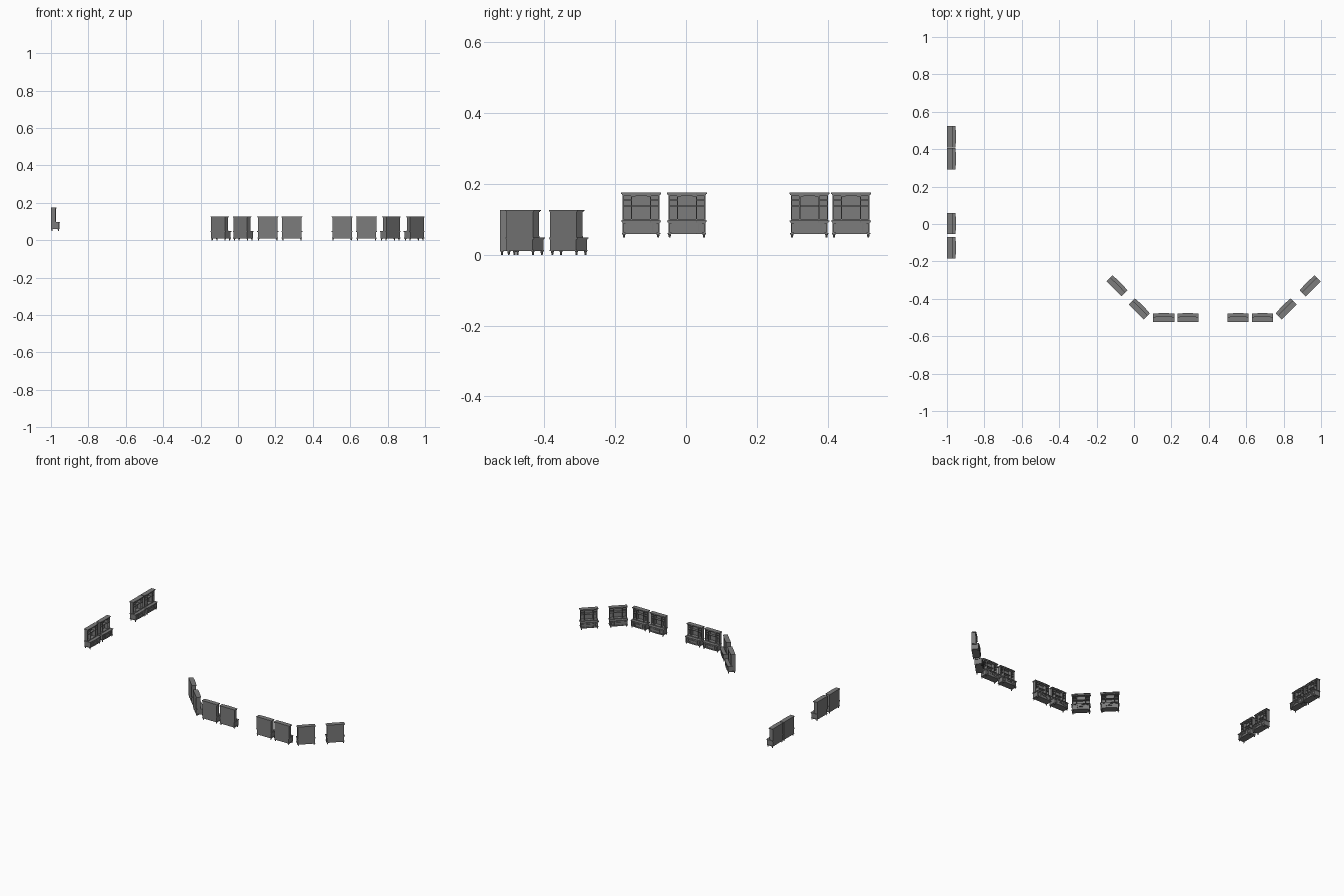
import bpy, bmesh
from math import radians, sin, pi
from mathutils import Matrix

if "Cube" in bpy.data.objects:
    bpy.data.objects.remove(bpy.data.objects["Cube"])

# Local cabinet frame: origin at bottom centre of the back, front faces +y
parts = {}

def mesh_for(name):
    if name not in parts:
        parts[name] = bmesh.new()
    return parts[name]

def box(name, x0, x1, y0, y1, z0, z1):
    m = Matrix.Translation(((x0 + x1) / 2, (y0 + y1) / 2, (z0 + z1) / 2)) @ \
        Matrix.Diagonal((x1 - x0, y1 - y0, z1 - z0, 1))
    bmesh.ops.create_cube(mesh_for(name), size=1, matrix=m)

def prism(name, pts, base, vec):
    """Extrude a closed outline; base maps each 2D point to 3D."""
    bm = mesh_for(name)
    f = bm.faces.new([bm.verts.new(base(*p)) for p in pts])
    r = bmesh.ops.extrude_face_region(bm, geom=[f])
    bmesh.ops.translate(bm, vec=vec, verts=[v for v in r['geom'] if isinstance(v, bmesh.types.BMVert)])

def slab(name, hw, d, step, z0, z1):
    """Horizontal slab with a stepped-forward middle."""
    pts = [(-hw, 0), (hw, 0), (hw, d - step), (.028, d - step * .3), (.0255, d),
           (-.0255, d), (-.028, d - step * .3), (-hw, d - step)]
    prism(name, pts, lambda x, y: (x, y, z0), (0, 0, z1 - z0))

def frame(name, x0, x1, z0, z1, y0, y1, t):
    box(name, x0, x1, y0, y1, z1 - t, z1)
    box(name, x0, x1, y0, y1, z0, z0 + t)
    box(name, x0, x0 + t, y0, y1, z0 + t, z1 - t)
    box(name, x1 - t, x1, y0, y1, z0 + t, z1 - t)

def arch(name, hw, ztop, low, rise, y0, y1):
    """Valance board with an arched lower edge."""
    n = 10
    pts = [(-hw, ztop), (hw, ztop)]
    for i in range(n + 1):
        t = i / n
        pts.append((hw - 2 * hw * t, ztop - low + rise * sin(pi * t)))
    prism(name, pts, lambda x, z: (x, y0, z), (0, y1 - y0, 0))

# Lower cabinet: plinth, body, worktop
slab('plinth', .0545, .0465, .003, .0105, .0135)
slab('base_body', .052, .0415, .003, .0135, .045)
slab('worktop', .0565, .0485, .003, .0455, .0485)
slab('worktop_moulding', .0545, .0465, .003, .043, .0455)

# Base fronts: centre drawer over an arched panel, flanked by doors
frame('centre_drawer', -.024, .024, .033, .0425, .041, .0455, .002)
box('centre_drawer', -.020, .020, .041, .0445, .0365, .039)
frame('centre_panel', -.024, .024, .0135, .033, .041, .0455, .0022)
arch('centre_panel_arch', .0218, .0308, .006, .0045, .041, .0445)
for s in (-1, 1):
    a, b = sorted((s * .0285, s * .052))
    frame('base_doors', a, b, .0135, .043, .038, .0435, .003)
    box('base_doors', a + .006, b - .006, .038, .0425, .0195, .037)
    a, b = sorted((s * .024, s * .0285))
    box('base_pilasters', a, b, .038, .046, .0135, .043)

# Straight square-set legs with a collar
for x in (-.0485, .0485):
    for y in (.005, .040):
        for r1, r2, z0, z1 in ((.0026, .0032, 0, .008), (.0042, .0042, .008, .0105)):
            bmesh.ops.create_cone(mesh_for('legs'), segments=8, cap_ends=True, radius1=r1,
                radius2=r2, depth=z1 - z0, matrix=Matrix.Translation((x, y, (z0 + z1) / 2)))

# Upper hutch: back, sides, dividers, shelves
box('hutch_back', -.0525, .0525, 0, .003, .0485, .121)
for s in (-1, 1):
    a, b = sorted((s * .0495, s * .0525))
    box('hutch_sides', a, b, .003, .025, .0485, .121)
    a, b = sorted((s * .0255, s * .0285))
    box('hutch_dividers', a, b, .003, .027, .0485, .121)
    a, b = sorted((s * .0285, s * .0495))
    for z in (.0885, .105):
        box('side_shelves', a, b, .003, .023, z, z + .0025)
    box('side_rails', a, b, .021, .0245, .1175, .121)
box('hutch_base_rail', -.0525, .0525, .003, .0265, .0485, .0525)
box('niche_shelf', -.0255, .0255, .003, .020, .0885, .091)
arch('niche_arch', .0255, .121, .0065, .0045, .022, .027)

# Stepped cornice
slab('cornice_lower', .0545, .0285, .002, .1205, .1235)
slab('cornice_top', .0565, .0305, .002, .1235, .127)

# Dark grey finish, shared meshes
dark = bpy.data.materials.new('dark_grey')
dark.diffuse_color = (.2, .2, .2, 1)
dark.use_nodes = True
dark.node_tree.nodes["Principled BSDF"].inputs["Base Color"].default_value = dark.diffuse_color
meshes = {}
for name, bm in parts.items():
    bmesh.ops.recalc_face_normals(bm, faces=bm.faces)
    meshes[name] = bpy.data.meshes.new(name)
    bm.to_mesh(meshes[name])
    meshes[name].materials.append(dark)
    bm.free()

# Cabinet placements: back centre x, y, z and turn in degrees
places = [(-1, y, .0485, -90) for y in (-.127, .0025, .3485, .4665)]
places += [(x, -.525, 0, 0) for x in (.159, .288, .557, .687)]
places += [(-.107, -.347, 0, -45), (.012, -.47, 0, -45),
           (.83, -.47, 0, 45), (.958, -.347, 0, 45)]
for i, (x, y, z, turn) in enumerate(places):
    m = Matrix.Translation((x, y, z)) @ Matrix.Rotation(radians(turn), 4, 'Z')
    for name, me in meshes.items():
        ob = bpy.data.objects.new(f'{name}_{i + 1}', me)
        bpy.context.collection.objects.link(ob)
        ob.matrix_world = m
